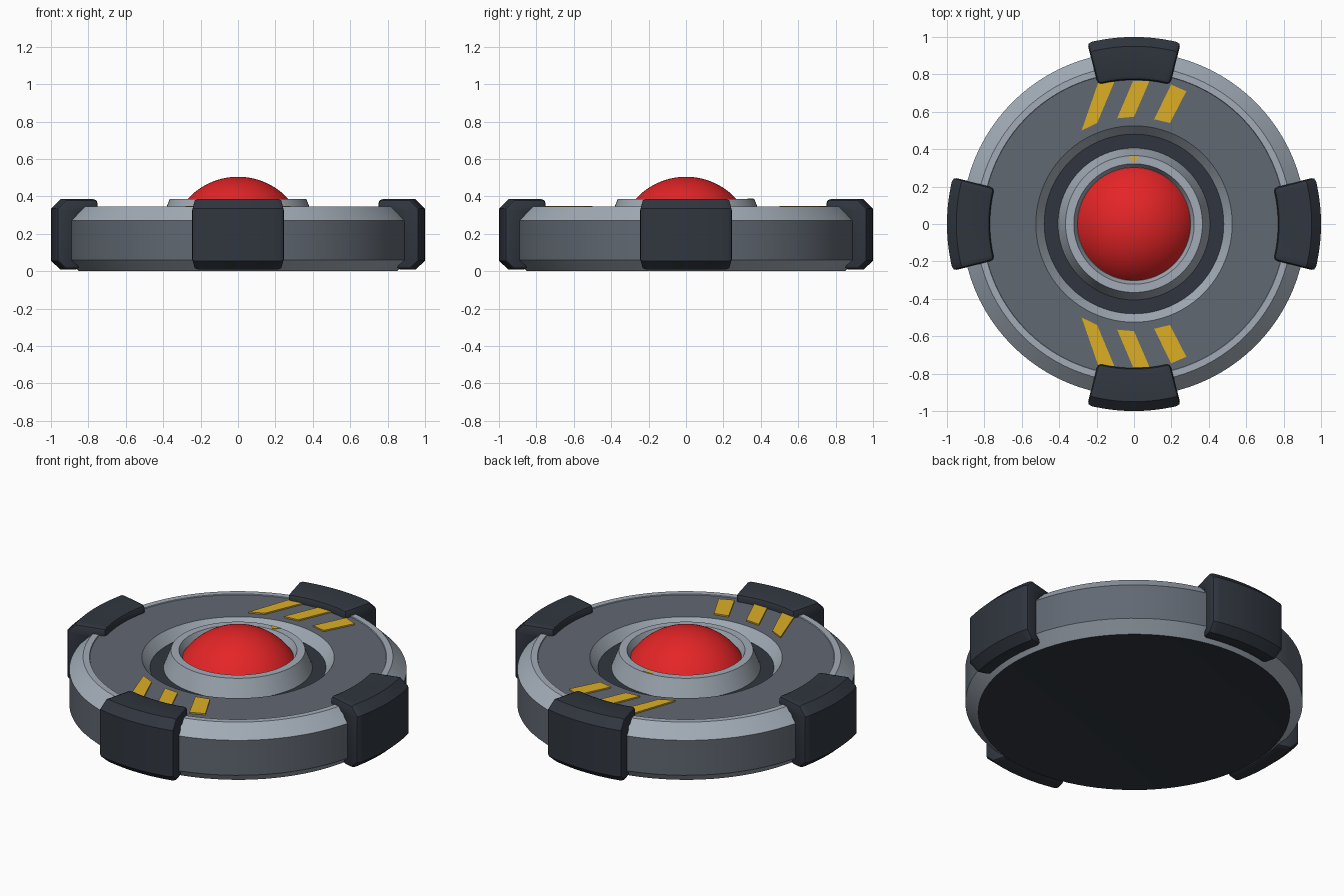
import bpy, bmesh, math
from mathutils import Matrix

if "Cube" in bpy.data.objects:
    bpy.data.objects.remove(bpy.data.objects["Cube"])


def mat(name, rgb):
    m = bpy.data.materials.new(name)
    m.diffuse_color = (*rgb, 1)
    m.use_nodes = True
    m.node_tree.nodes["Principled BSDF"].inputs["Base Color"].default_value = m.diffuse_color
    return m


LIGHT = mat("light_metal", (0.36, 0.41, 0.47))
MID = mat("mid_metal", (0.12, 0.14, 0.17))
DARK = mat("dark_rubber", (0.03, 0.037, 0.05))
RED = mat("red", (0.78, 0.018, 0.02))
YELLOW = mat("yellow", (0.72, 0.43, 0.018))


def finish(bm, name, mats, angle=25):
    bmesh.ops.remove_doubles(bm, verts=bm.verts, dist=1e-5)
    bmesh.ops.recalc_face_normals(bm, faces=bm.faces)
    me = bpy.data.meshes.new(name)
    bm.to_mesh(me)
    bm.free()
    for m in mats:
        me.materials.append(m)
    ob = bpy.data.objects.new(name, me)
    bpy.context.collection.objects.link(ob)
    bpy.ops.object.select_all(action='DESELECT')
    ob.select_set(True)
    bpy.context.view_layer.objects.active = ob
    bpy.ops.object.shade_smooth_by_angle(angle=math.radians(angle))
    return ob


def lathe(name, profile, mats, seg_mats=None, n=96):
    """Spin an (r, z) profile; seg_mats gives a material index per segment."""
    bm = bmesh.new()
    rings = [[bm.verts.new((r * math.cos(2 * math.pi * i / n), r * math.sin(2 * math.pi * i / n), z))
              for i in range(n)] if r > 0 else [bm.verts.new((0, 0, z))] * n for r, z in profile]
    for s, (a, b) in enumerate(zip(rings, rings[1:])):
        for i in range(n):
            j = (i + 1) % n
            quad = list(dict.fromkeys([a[i], a[j], b[j], b[i]]))
            f = bm.faces.new(quad)
            f.material_index = seg_mats[s] if seg_mats else 0
    return finish(bm, name, mats)


def plate(name, pts, z0, z1, m):
    """Thin flat prism from a 2D outline."""
    bm = bmesh.new()
    f = bm.faces.new([bm.verts.new((x, y, z0)) for x, y in pts])
    ext = bmesh.ops.extrude_face_region(bm, geom=[f])
    bmesh.ops.translate(bm, vec=(0, 0, z1 - z0),
                        verts=[v for v in ext["geom"] if isinstance(v, bmesh.types.BMVert)])
    return finish(bm, name, [m])


# Housing: dark underside, chamfered rims, side band, top panel and sunken groove
lathe("housing",
      [(0, 0.005), (0.82, 0.005), (0.85, 0), (0.92, 0.06), (0.92, 0.27), (0.845, 0.345),
       (0.81, 0.345), (0.808, 0.34), (0.525, 0.34), (0.48, 0.28), (0.40, 0.28), (0, 0.28)],
      [LIGHT, MID, DARK], [2, 2, 0, 1, 0, 0, 0, 1, 0, 2, 2])

# Collar around the button
lathe("button_collar", [(0.408, 0.275), (0.366, 0.385), (0.322, 0.385), (0.303, 0.345), (0.25, 0.345)], [LIGHT])

# Domed push button, a spherical cap
R, top = 0.365, 0.505
dome = [(R * math.sin(a), top - R + R * math.cos(a)) for a in [0.98 * k / 16 for k in range(17)]]
lathe("button_dome", dome, [RED])


# Four rubber bumpers clamped over the rim
def bumper(name, turn):
    section = [(0.77, 0.30), (0.77, 0.385), (0.95, 0.385), (1.0, 0.335), (1.0, 0.055),
               (0.95, 0.01), (0.87, 0.01), (0.87, 0.30)]
    half, n = math.radians(14.5), 12
    bm = bmesh.new()
    rows = []
    for i in range(n + 1):
        a = -half + 2 * half * i / n
        rows.append([bm.verts.new((r * math.cos(a), r * math.sin(a), z)) for r, z in section])
    for a, b in zip(rows, rows[1:]):
        for k in range(len(section)):
            l = (k + 1) % len(section)
            bm.faces.new((a[k], a[l], b[l], b[k]))
    bm.faces.new(rows[0])
    bm.faces.new(rows[-1][::-1])
    bmesh.ops.recalc_face_normals(bm, faces=bm.faces)
    edges = [e for e in bm.edges if e.calc_face_angle(0) > math.radians(50)]
    bmesh.ops.bevel(bm, geom=edges, offset=0.022, segments=2, profile=0.5, affect='EDGES')
    bmesh.ops.rotate(bm, verts=bm.verts, matrix=Matrix.Rotation(turn, 3, 'Z'))
    finish(bm, name, [DARK])


for i, side in enumerate(("right", "back", "left", "front")):
    bumper(side + "_bumper", i * math.pi / 2)

# Slanted warning stripes, mirrored front to back
stripes = [[(-0.28, 0.50), (-0.197, 0.54), (-0.105, 0.76), (-0.19, 0.76)],
           [(-0.09, 0.565), (0, 0.573), (0.083, 0.765), (-0.005, 0.765)],
           [(0.108, 0.56), (0.192, 0.54), (0.28, 0.71), (0.198, 0.745)]]
for side, s in (("back", 1), ("front", -1)):
    for k, pts in enumerate(stripes):
        plate(f"{side}_stripe_{k + 1}", [(x, s * y) for x, y in pts], 0.335, 0.348, YELLOW)

# Small pointer mark on the collar
plate("collar_marker", [(-0.032, 0.362), (0.032, 0.362), (0, 0.328)], 0.38, 0.388, YELLOW)
